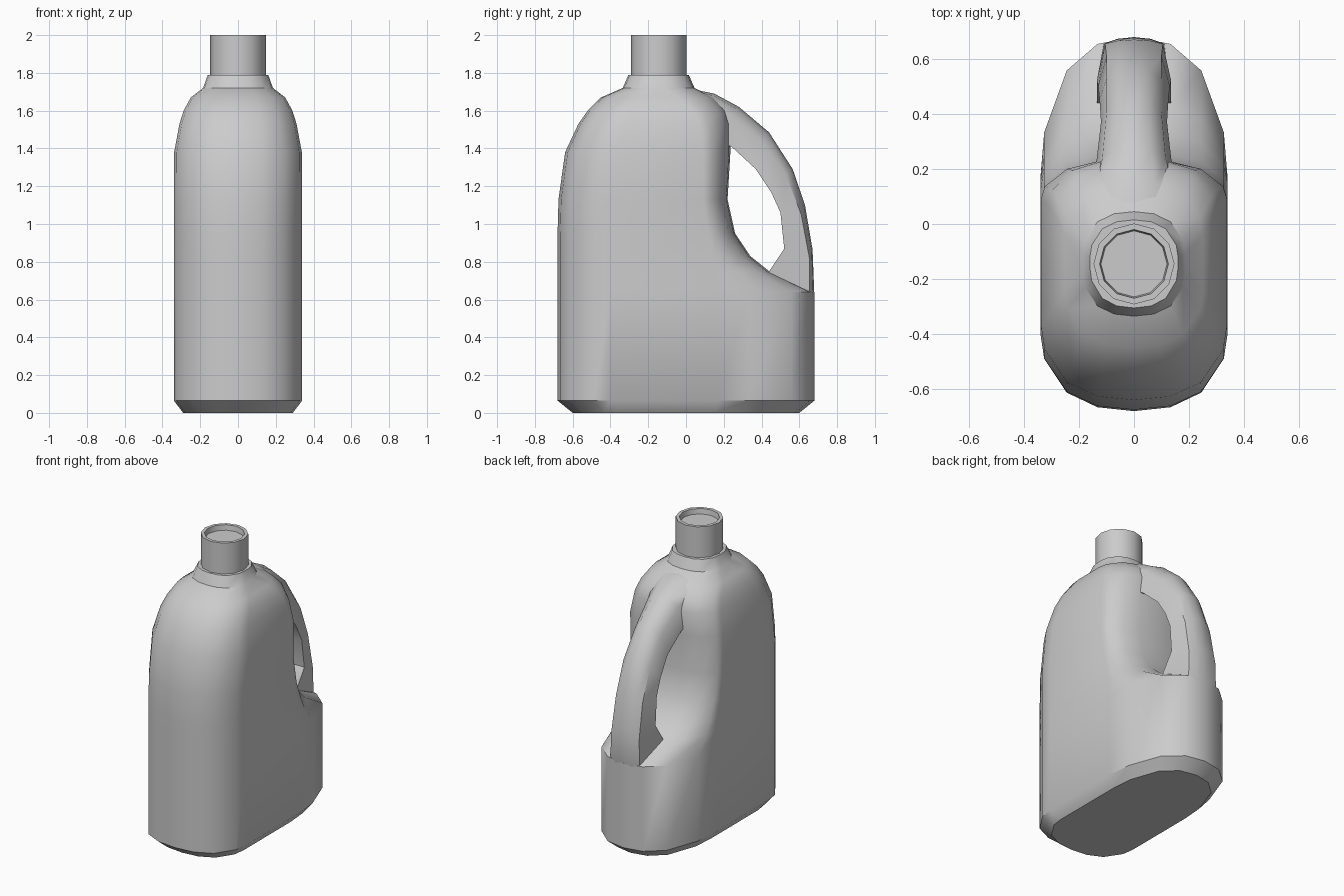
import bpy, bmesh, math


def skin(name, rings, angle=38):
    """Closed surface through equal-length rings of points."""
    bm = bmesh.new()
    loops = [[bm.verts.new(p) for p in r] for r in rings]
    for a, b in zip(loops, loops[1:]):
        n = len(a)
        for i in range(n):
            j = (i + 1) % n
            bm.faces.new((a[i], a[j], b[j], b[i]))
    bm.faces.new(loops[0])
    bm.faces.new(loops[-1])
    bmesh.ops.recalc_face_normals(bm, faces=bm.faces[:])
    me = bpy.data.meshes.new(name)
    bm.to_mesh(me)
    bm.free()
    ob = bpy.data.objects.new(name, me)
    bpy.context.collection.objects.link(ob)
    bpy.ops.object.select_all(action='DESELECT')
    ob.select_set(True)
    bpy.context.view_layer.objects.active = ob
    bpy.ops.object.shade_smooth_by_angle(angle=math.radians(angle))
    return ob


# quarter outline: share of half-width, share of end bulge
QUARTER = [(1, 0), (0.96, 0.32), (0.72, 0.76), (0.39, 0.95)]


def body_ring(z, w, front, back, base_f, base_b):
    right_back = [(w * u, base_b + (back - base_b) * t) for u, t in QUARTER]
    right_front = [(w * u, base_f + (front - base_f) * t) for u, t in QUARTER]
    half = right_front[::-1] + right_back
    pts = [(0, front)] + half + [(0, back)] + [(-x, y) for x, y in half[::-1]]
    return [(x, y, z) for x, y in pts]


# body: height, half-width, front, back, start of front and back rounding
BODY = [
    (0.00, 0.29, -0.60, 0.60, -0.36, 0.15),
    (0.065, 0.34, -0.68, 0.68, -0.40, 0.17),
    (0.64, 0.34, -0.68, 0.68, -0.40, 0.17),
    (0.75, 0.34, -0.68, 0.44, -0.40, 0.16),
    (0.83, 0.34, -0.68, 0.34, -0.40, 0.15),
    (0.95, 0.34, -0.68, 0.26, -0.40, 0.12),
    (1.13, 0.34, -0.675, 0.22, -0.40, 0.09),
    (1.38, 0.338, -0.64, 0.235, -0.37, 0.09),
    (1.53, 0.31, -0.57, 0.235, -0.33, 0.07),
    (1.60, 0.288, -0.52, 0.215, -0.29, 0.03),
    (1.67, 0.25, -0.45, 0.15, -0.24, -0.04),
    (1.72, 0.185, -0.335, 0.045, -0.18, -0.11),
    (1.79, 0.16, -0.305, 0.015, -0.16, -0.12),
]
skin("bottle_body", [body_ring(*r) for r in BODY])

# neck with rim and shallow recess
NECK = [(0.147, 1.75), (0.147, 2.0), (0.125, 2.0), (0.12, 1.965)]
skin("bottle_neck", [[(r * math.cos(math.tau * i / 12), -0.145 + r * math.sin(math.tau * i / 12), z)
                      for i in range(12)] for r, z in NECK])

# handle: outer crown, side edge, inner edge (y, z each), outer and inner half-width
HANDLE = [
    ((0.04, 1.712), (0.04, 1.68), (0.05, 1.50), 0.15, 0.15),
    ((0.15, 1.69), (0.13, 1.65), (0.12, 1.45), 0.14, 0.15),
    ((0.28, 1.62), (0.24, 1.57), (0.24, 1.41), 0.115, 0.135),
    ((0.44, 1.485), (0.405, 1.43), (0.37, 1.29), 0.10, 0.12),
    ((0.565, 1.29), (0.53, 1.26), (0.45, 1.17), 0.10, 0.125),
    ((0.63, 1.10), (0.61, 1.05), (0.50, 1.06), 0.10, 0.13),
    ((0.67, 0.865), (0.655, 0.81), (0.52, 0.87), 0.105, 0.135),
    ((0.679, 0.64), (0.655, 0.64), (0.44, 0.75), 0.11, 0.135),
    ((0.66, 0.58), (0.64, 0.58), (0.44, 0.66), 0.11, 0.13),
]


def handle_ring(o, s, i, wo, wi):
    m = [s[k] + (o[k] - s[k]) * 0.75 for k in (0, 1)]
    half = [(wo * 0.55, *m), (wo, *s), (wi, *i)]
    return [(0, *o)] + half + [(-x, y, z) for x, y, z in half[::-1]]


skin("handle", [handle_ring(*h) for h in HANDLE])
